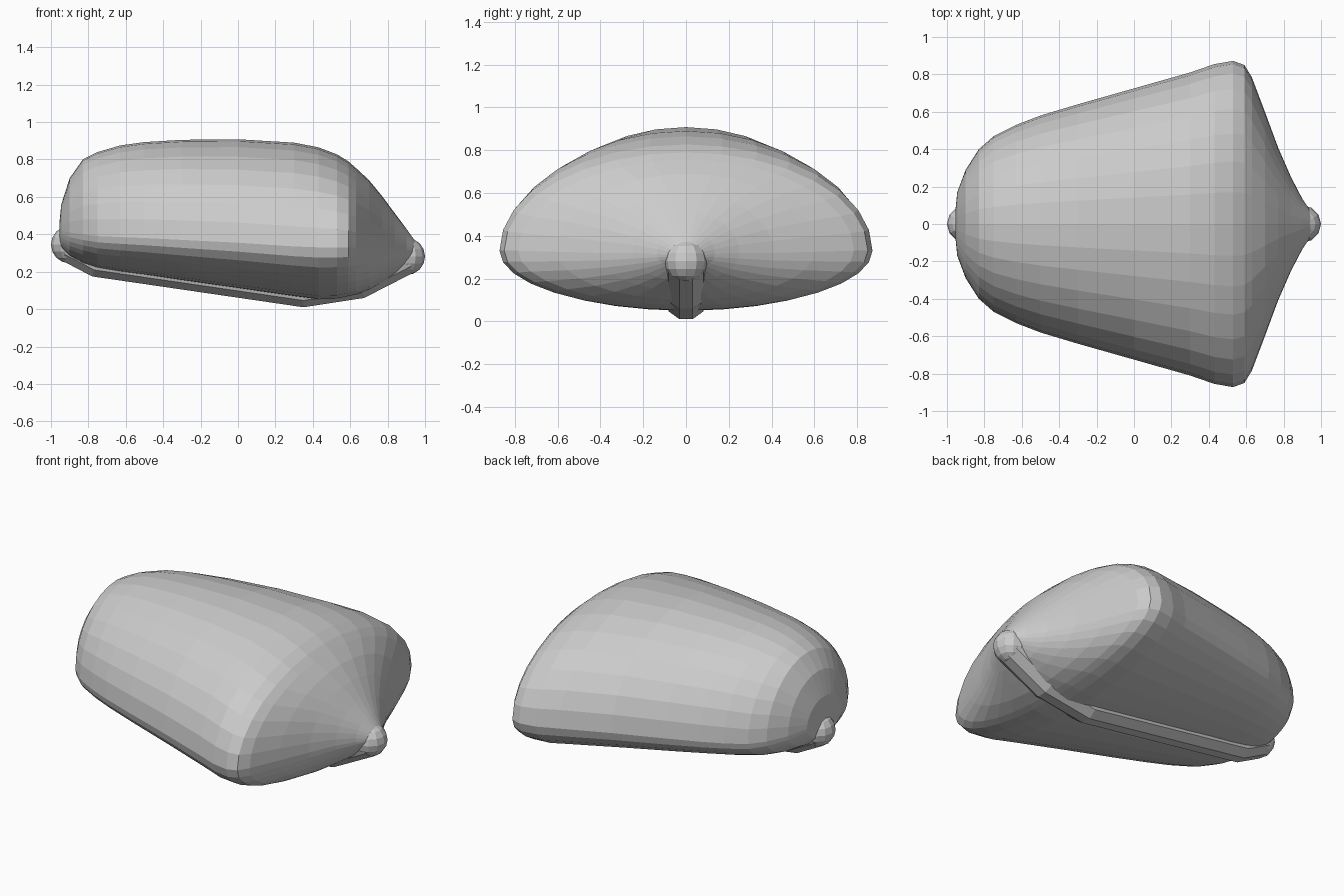
import bpy, bmesh
from math import sin, cos, pi

if "Cube" in bpy.data.objects:
    bpy.data.objects.remove(bpy.data.objects["Cube"])

# Body stations along x: (x, half width, widest z, top z, bottom z)
STATIONS = [
    (-0.955, 0.07, 0.42, 0.46, 0.36),
    (-0.945, 0.17, 0.42, 0.56, 0.32),
    (-0.90, 0.29, 0.41, 0.70, 0.28),
    (-0.83, 0.40, 0.40, 0.80, 0.245),
    (-0.75, 0.47, 0.39, 0.84, 0.22),
    (-0.63, 0.53, 0.385, 0.875, 0.20),
    (-0.50, 0.58, 0.38, 0.893, 0.183),
    (-0.30, 0.64, 0.37, 0.905, 0.153),
    (0.00, 0.725, 0.355, 0.908, 0.11),
    (0.30, 0.81, 0.335, 0.89, 0.067),
    (0.43, 0.855, 0.33, 0.865, 0.05),
    (0.53, 0.872, 0.33, 0.827, 0.053),
    (0.59, 0.85, 0.33, 0.79, 0.065),
    (0.63, 0.785, 0.33, 0.755, 0.075),
    (0.70, 0.60, 0.325, 0.69, 0.10),
    (0.77, 0.41, 0.32, 0.605, 0.14),
    (0.84, 0.25, 0.32, 0.51, 0.185),
    (0.90, 0.135, 0.315, 0.43, 0.235),
    (0.95, 0.06, 0.31, 0.36, 0.275),
]
SIDES = 32

# Body: loft of two-part oval sections
bm = bmesh.new()
rings = []
for x, w, zc, top, bot in STATIONS:
    ring = []
    for i in range(SIDES):
        a = 2 * pi * i / SIDES
        h = top - zc if sin(a) > 0 else zc - bot
        ring.append(bm.verts.new((x, w * cos(a), zc + h * sin(a))))
    rings.append(ring)
for r0, r1 in zip(rings, rings[1:]):
    for i in range(SIDES):
        j = (i + 1) % SIDES
        bm.faces.new((r0[i], r0[j], r1[j], r1[i]))
bm.faces.new(rings[0])
bm.faces.new(rings[-1])
bmesh.ops.recalc_face_normals(bm, faces=bm.faces)
mesh = bpy.data.meshes.new("body")
bm.to_mesh(mesh)
bm.free()
bpy.context.collection.objects.link(bpy.data.objects.new("body", mesh))

# Keel strip: round bar running under the body
R = 0.1
PATH = [(-0.90, 0.345), (-0.75, 0.265), (0.35, 0.105), (0.645, 0.15), (0.90, 0.282)]
curve = bpy.data.curves.new("keel", 'CURVE')
curve.dimensions = '3D'
curve.bevel_depth = R
curve.bevel_resolution = 3
curve.use_fill_caps = True
spline = curve.splines.new('POLY')
spline.points.add(len(PATH) - 1)
for p, (x, z) in zip(spline.points, PATH):
    p.co = (x, 0, z, 1)
spline.use_smooth = False
bpy.context.collection.objects.link(bpy.data.objects.new("keel", curve))

# Rounded knobs at both ends of the keel
for name, (x, z) in (("keel_end_back", PATH[0]), ("keel_end_nose", PATH[-1])):
    bpy.ops.mesh.primitive_uv_sphere_add(segments=12, ring_count=8, radius=R, location=(x, 0, z))
    bpy.context.object.name = name
